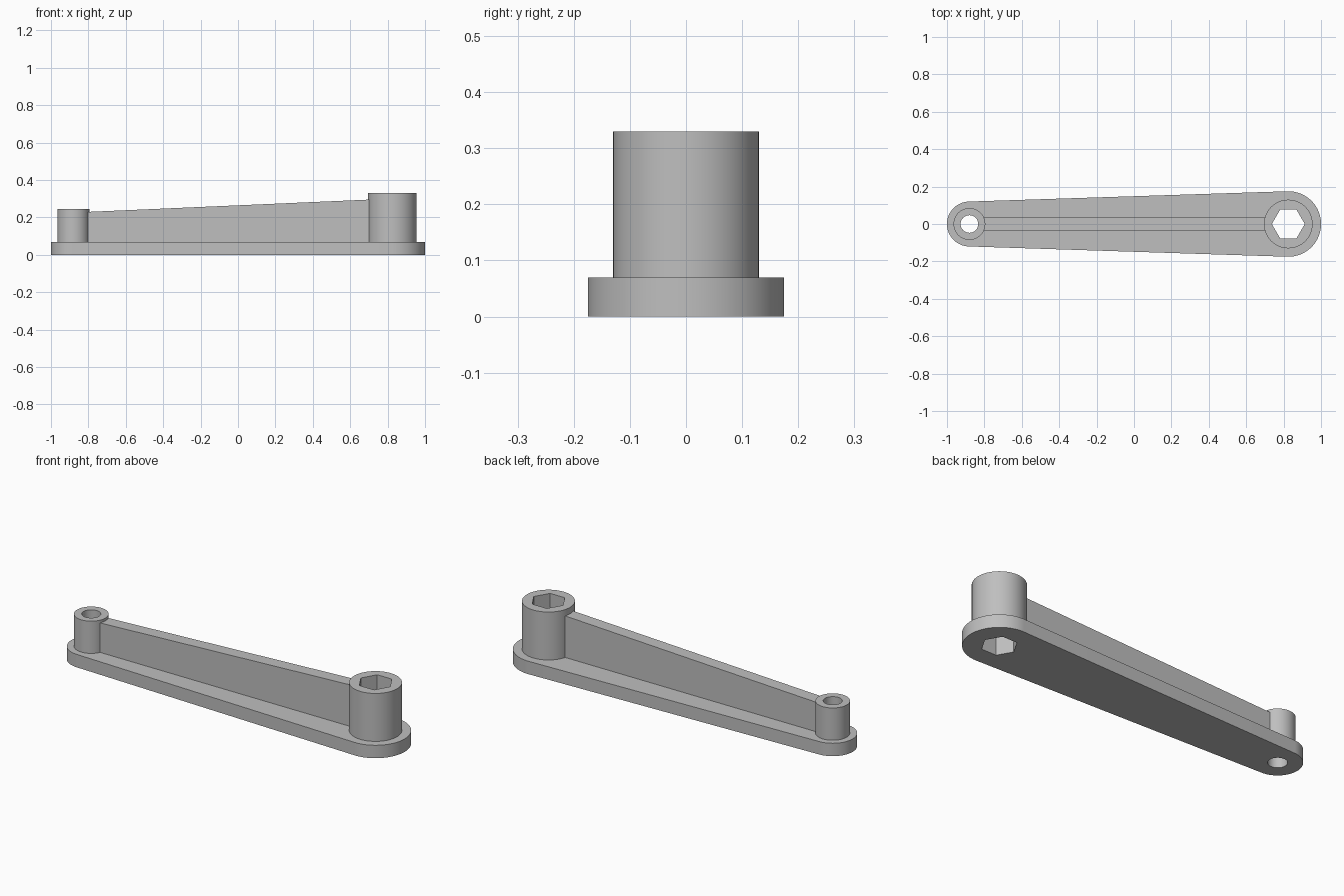
import bpy, bmesh, math

cube = bpy.data.objects.get("Cube")
if cube:
    bpy.data.objects.remove(cube, do_unlink=True)

grey = bpy.data.materials.new("plain grey")
grey.use_nodes = True
colour = (0.52, 0.52, 0.52, 1)
grey.diffuse_color = colour
grey.node_tree.nodes["Principled BSDF"].inputs["Base Color"].default_value = colour

SMALL_X, BIG_X = -0.88, 0.825
BASE_SMALL, BASE_BIG = 0.12, 0.175
BASE_TOP = 0.07


def arc(cx, r, start, end, steps):
    """Points of an arc in plan, both ends included."""
    return [(cx + r * math.cos(start + (end - start) * i / steps),
             r * math.sin(start + (end - start) * i / steps))
            for i in range(steps + 1)]


def circle(cx, r, sides):
    return arc(cx, r, 0, math.tau, sides)[:-1]


def extrude(name, points, offset):
    """Close a 3D outline into a face and sweep it into a solid."""
    bm = bmesh.new()
    face = bm.faces.new([bm.verts.new(p) for p in points])
    swept = bmesh.ops.extrude_face_region(bm, geom=[face])["geom"]
    verts = [v for v in swept if isinstance(v, bmesh.types.BMVert)]
    bmesh.ops.translate(bm, vec=offset, verts=verts)
    bmesh.ops.recalc_face_normals(bm, faces=bm.faces)
    mesh = bpy.data.meshes.new(name)
    bm.to_mesh(mesh)
    bm.free()
    mesh.materials.append(grey)
    obj = bpy.data.objects.new(name, mesh)
    bpy.context.collection.objects.link(obj)
    return obj


def prism(name, outline, bottom, top):
    return extrude(name, [(x, y, bottom) for x, y in outline], (0, 0, top - bottom))


def cut(obj, cutter):
    mod = obj.modifiers.new("hole", 'BOOLEAN')
    mod.operation = 'DIFFERENCE'
    mod.solver = 'EXACT'
    mod.object = cutter


# Base plate: two round ends joined by tangent sides
tangent = math.acos((BASE_SMALL - BASE_BIG) / (BIG_X - SMALL_X))
tangent = math.pi - tangent
outline = arc(BIG_X, BASE_BIG, -math.pi + tangent, math.pi - tangent, 48)
outline += arc(SMALL_X, BASE_SMALL, math.pi - tangent, math.pi + tangent, 48)
base = prism("base_plate", outline, 0, BASE_TOP)

# Bosses at each end
small_boss = prism("small_boss", circle(SMALL_X, 0.085, 64), BASE_TOP, 0.245)
big_boss = prism("large_boss", circle(BIG_X, 0.13, 64), BASE_TOP, 0.33)

# Upright web, rising towards the large boss and ending inside the boss walls
low_x, high_x = SMALL_X + 0.06, BIG_X - 0.11
profile = [(low_x, BASE_TOP), (high_x, BASE_TOP), (high_x, 0.296), (low_x, 0.229)]
extrude("web", [(x, -0.035, z) for x, z in profile], (0, 0.07, 0))

# Through holes: round in the small boss, hexagonal in the large one
round_cutter = prism("round_hole_cutter", circle(SMALL_X, 0.047, 48), -0.1, 0.5)
hex_cutter = prism("hex_hole_cutter", circle(BIG_X, 0.088, 6), -0.1, 0.5)
for cutter in (round_cutter, hex_cutter):
    cut(base, cutter)
    cutter.hide_render = True
    cutter.hide_set(True)
cut(small_boss, round_cutter)
cut(big_boss, hex_cutter)

# Apply the cuts, then smooth the round walls
for obj in (base, small_boss, big_boss):
    bpy.ops.object.select_all(action='DESELECT')
    obj.select_set(True)
    bpy.context.view_layer.objects.active = obj
    for mod in list(obj.modifiers):
        bpy.ops.object.modifier_apply(modifier=mod.name)
    bpy.ops.object.shade_smooth_by_angle(angle=math.radians(30))
for cutter in (round_cutter, hex_cutter):
    bpy.data.objects.remove(cutter, do_unlink=True)
